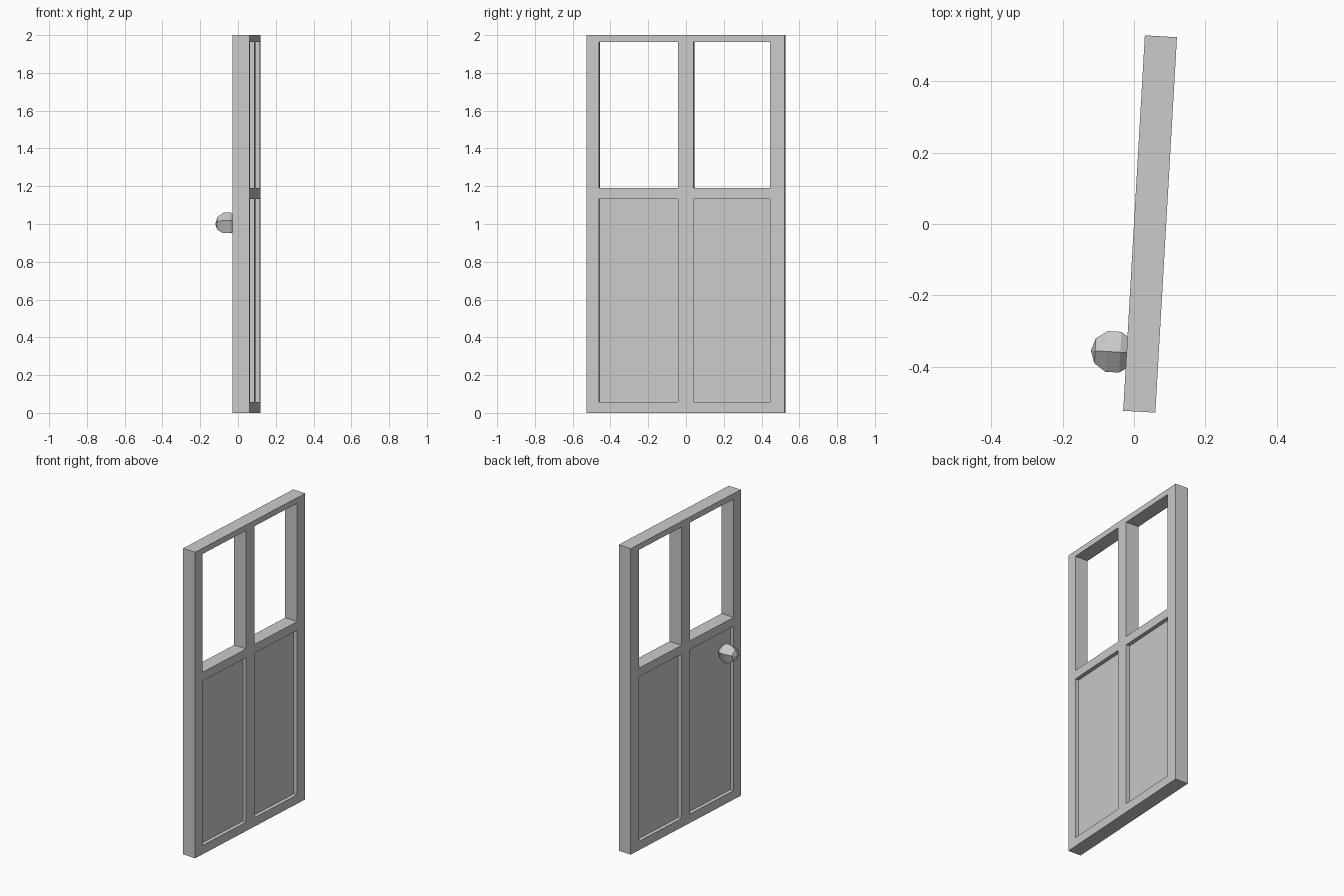
import bpy, bmesh, math
from mathutils import Matrix

if "Cube" in bpy.data.objects:
    bpy.data.objects.remove(bpy.data.objects["Cube"])

TILT = math.radians(-3.3)
THICK = 0.09
PLACE = Matrix.Translation((0.045, 0, 0)) @ Matrix.Rotation(TILT, 4, 'Z')


def add_object(name, bm):
    bmesh.ops.recalc_face_normals(bm, faces=bm.faces)
    mesh = bpy.data.meshes.new(name)
    bm.to_mesh(mesh)
    bm.free()
    ob = bpy.data.objects.new(name, mesh)
    bpy.context.collection.objects.link(ob)
    ob.matrix_world = PLACE
    return ob


def add_box(bm, x, y, z):
    size = [b - a for a, b in (x, y, z)]
    mid = [(a + b) / 2 for a, b in (x, y, z)]
    bmesh.ops.create_cube(bm, size=1,
                          matrix=Matrix.Translation(mid) @ Matrix.Diagonal((*size, 1)))


# Door slab
bm = bmesh.new()
add_box(bm, (-THICK / 2, THICK / 2), (-0.526, 0.526), (0, 2))
door = add_object("door_leaf", bm)

# Cutters: two window openings, and recessed panels on both faces
bm = bmesh.new()
for bay in ((-0.458, -0.039), (0.042, 0.448)):
    add_box(bm, (-0.1, 0.1), bay, (1.19, 1.963))
    for side in ((-0.1, -0.02), (0.02, 0.1)):
        add_box(bm, side, bay, (0.058, 1.133))
cutter = add_object("opening_cutter", bm)
cutter.hide_render = True

mod = door.modifiers.new("openings", 'BOOLEAN')
mod.operation = 'DIFFERENCE'
mod.solver = 'EXACT'
mod.object = cutter
bpy.context.view_layer.objects.active = door
bpy.ops.object.modifier_apply(modifier=mod.name)
bpy.data.objects.remove(cutter)

# Knob: five-sided faceted ball with its axis square to the door
R = 0.063
bm = bmesh.new()
pts = [bm.verts.new((R * math.cos(math.pi * i / 5), 0, R * math.sin(math.pi * i / 5)))
       for i in range(6)]
edges = [bm.edges.new(p) for p in zip(pts, pts[1:])]
bmesh.ops.spin(bm, geom=pts + edges, cent=(0, 0, 0), axis=(1, 0, 0),
               angle=math.tau, steps=5)
bmesh.ops.remove_doubles(bm, verts=bm.verts, dist=0.0005)
bmesh.ops.translate(bm, verts=bm.verts, vec=(-0.082, -0.363, 1.0))
add_object("door_knob", bm)
